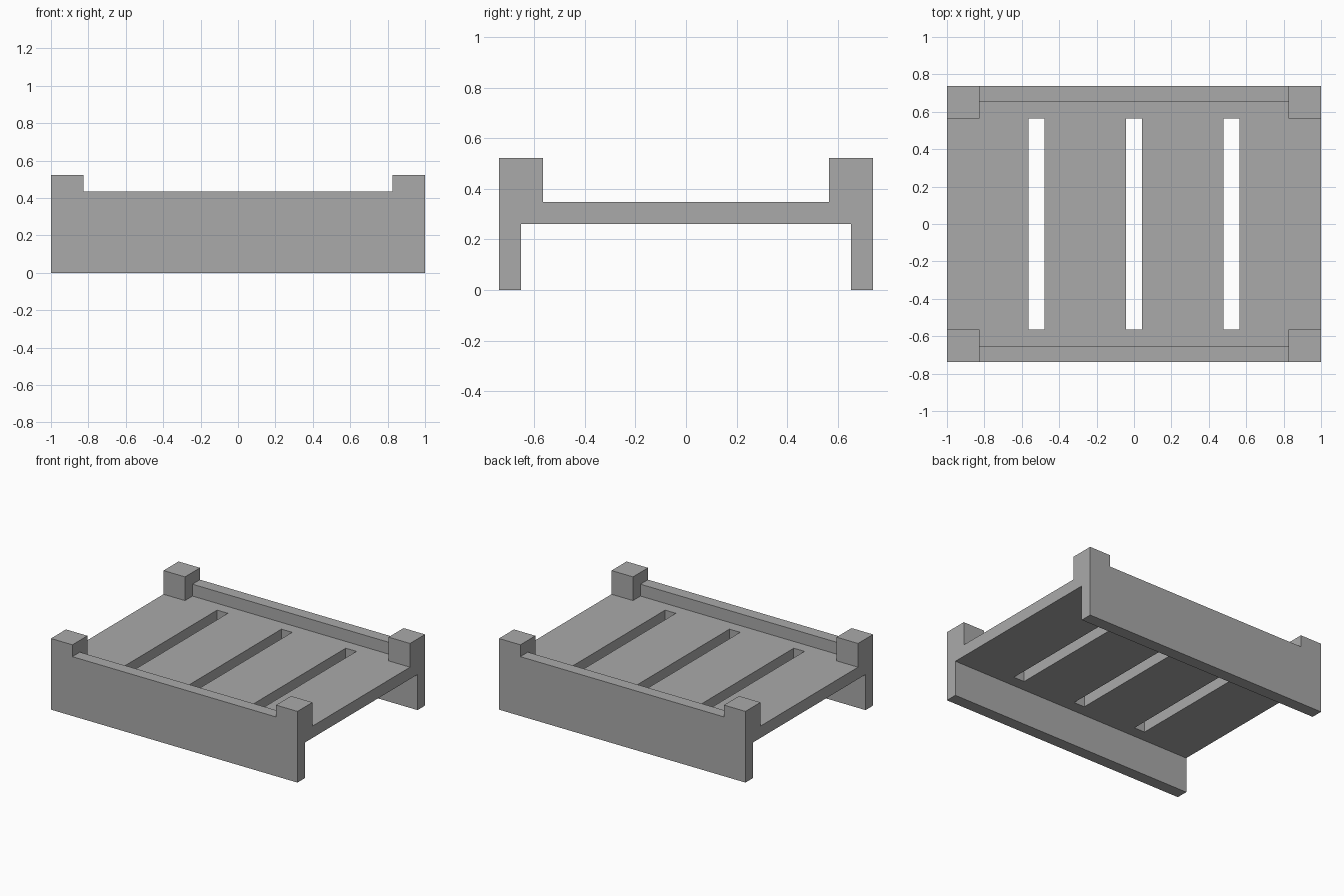
import bpy
import bmesh
from mathutils import Vector

if "Cube" in bpy.data.objects:
    bpy.data.objects.remove(bpy.data.objects["Cube"], do_unlink=True)

U = 2 / 23                      # module that every size is a multiple of
HALF_X, HALF_Y = 11.5 * U, 8.5 * U
INNER_Y = HALF_Y - U            # inner face of the end panels
POST_X = HALF_X - 2 * U         # inner side of the corner posts
POST_Y = INNER_Y - U
DECK_LOW, DECK_TOP, RAIL_TOP, POST_TOP = 3 * U, 4 * U, 5 * U, 6 * U

grey = bpy.data.materials.new("plain grey")
grey.use_nodes = True
colour = (0.4, 0.4, 0.4, 1)
grey.diffuse_color = colour
grey.node_tree.nodes["Principled BSDF"].inputs["Base Color"].default_value = colour


def prism(name, outline, extrude):
    """Closed solid from a planar outline pushed along a vector."""
    bm = bmesh.new()
    face = bm.faces.new([bm.verts.new(p) for p in outline])
    grown = bmesh.ops.extrude_face_region(bm, geom=[face], use_keep_orig=True)
    moved = [g for g in grown["geom"] if isinstance(g, bmesh.types.BMVert)]
    bmesh.ops.translate(bm, verts=moved, vec=Vector(extrude))
    bmesh.ops.recalc_face_normals(bm, faces=bm.faces)
    mesh = bpy.data.meshes.new(name)
    bm.to_mesh(mesh)
    bm.free()
    mesh.materials.append(grey)
    obj = bpy.data.objects.new(name, mesh)
    bpy.context.collection.objects.link(obj)
    return obj


def box(name, x0, x1, y0, y1, z0, z1):
    base = [(x0, y0, z0), (x1, y0, z0), (x1, y1, z0), (x0, y1, z0)]
    return prism(name, base, (0, 0, z1 - z0))


# Deck with three through slots
deck = box("deck", -HALF_X, HALF_X, -INNER_Y, INNER_Y, DECK_LOW, DECK_TOP)
for i in (-1, 0, 1):
    x = i * 6 * U
    cutter = box("slot_cutter", x - U / 2, x + U / 2, -POST_Y, POST_Y,
                 DECK_LOW - U, DECK_TOP + U)
    cutter.hide_render = True
    cutter.hide_set(True)
    cut = deck.modifiers.new("slot", 'BOOLEAN')
    cut.operation = 'DIFFERENCE'
    cut.solver = 'EXACT'
    cut.object = cutter

# End panels with raised corners, and the blocks that thicken them into posts
half = [(HALF_X, 0), (HALF_X, POST_TOP), (POST_X, POST_TOP), (POST_X, RAIL_TOP)]
profile = half + [(-x, z) for x, z in reversed(half)]
for end, s in (("front", -1), ("back", 1)):
    prism(end + "_panel", [(x, s * INNER_Y, z) for x, z in profile], (0, s * U, 0))
    for side, t in (("right", -1), ("left", 1)):
        xs = sorted((t * POST_X, t * HALF_X))
        ys = sorted((s * POST_Y, s * INNER_Y))
        box(f"{end}_{side}_post", *xs, *ys, DECK_TOP, POST_TOP)
